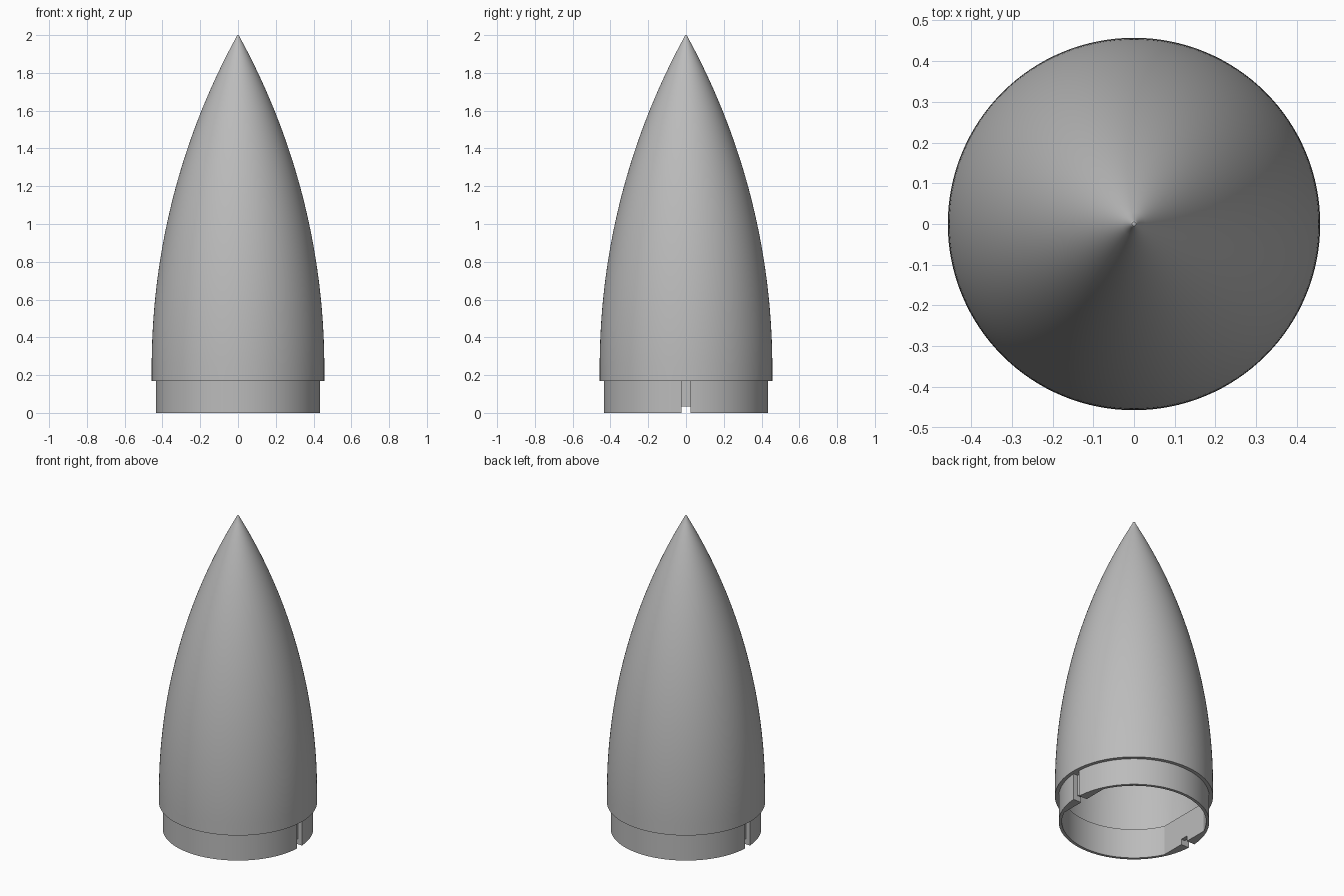
import bpy, bmesh
from math import sin, cos, pi, sqrt, acos, radians

old = bpy.data.objects.get("Cube")
if old:
    bpy.data.objects.remove(old, do_unlink=True)

SEGMENTS = 128
BODY_R, SHOULDER_R, BORE_R = 0.457, 0.435, 0.417
LEDGE_Z, SLEEVE_TOP, OGIVE_Z, TIP_Z = 0.17, 0.19, 0.24, 2.0
WALL = 0.022
FLAT_X = 0.378          # inner face of the locking pads
SLOT_W = 0.05

grey = bpy.data.materials.new("plain grey")
grey.use_nodes = True
colour = (0.5, 0.5, 0.5, 1)
grey.diffuse_color = colour
grey.node_tree.nodes["Principled BSDF"].inputs["Base Color"].default_value = colour


def make_object(name, bm):
    bmesh.ops.recalc_face_normals(bm, faces=bm.faces)
    mesh = bpy.data.meshes.new(name)
    bm.to_mesh(mesh)
    bm.free()
    mesh.materials.append(grey)
    obj = bpy.data.objects.new(name, mesh)
    bpy.context.collection.objects.link(obj)
    return obj


def lathe(name, profile, closed=False):
    """Spin an (r, z) profile around the z axis."""
    bm = bmesh.new()
    verts = [bm.verts.new((r, 0, z)) for r, z in profile]
    pairs = list(zip(verts, verts[1:]))
    if closed:
        pairs.append((verts[-1], verts[0]))
    edges = [bm.edges.new(p) for p in pairs]
    bmesh.ops.spin(bm, geom=verts + edges, cent=(0, 0, 0), axis=(0, 0, 1),
                   angle=2 * pi, steps=SEGMENTS, use_merge=True)
    bmesh.ops.remove_doubles(bm, verts=bm.verts, dist=1e-5)
    return make_object(name, bm)


def ogive(base_r, length, start_z, steps=48, end=1.0):
    rho = (base_r ** 2 + length ** 2) / (2 * base_r)
    heights = [length * end * i / steps for i in range(steps + 1)]
    return [(sqrt(rho ** 2 - h * h) + base_r - rho, start_z + h) for h in heights]


def prism(name, outline, z0, z1):
    """Extrude an (x, y) outline from z0 up to z1."""
    bm = bmesh.new()
    face = bm.faces.new([bm.verts.new((x, y, z0)) for x, y in outline])
    made = bmesh.ops.extrude_face_region(bm, geom=[face])["geom"]
    top = [v for v in made if isinstance(v, bmesh.types.BMVert)]
    bmesh.ops.translate(bm, verts=top, vec=(0, 0, z1 - z0))
    return make_object(name, bm)


def cut(obj, cutters):
    for cutter in cutters:
        mod = obj.modifiers.new("cut", "BOOLEAN")
        mod.operation, mod.solver, mod.object = "DIFFERENCE", "EXACT", cutter
    graph = bpy.context.evaluated_depsgraph_get()
    mesh = bpy.data.meshes.new_from_object(obj.evaluated_get(graph))
    obj.modifiers.clear()
    obj.data = mesh


# Hollow pointed body with a slightly rounded tip
length = TIP_Z + 0.006 - OGIVE_Z
outer = ogive(BODY_R, length, OGIVE_Z, end=0.99)
tip_r, tip_z = outer[-1]
rounding = [(tip_r * cos(a), tip_z + (TIP_Z - tip_z) * sin(a))
            for a in (pi / 6, pi / 3, pi / 2)]
inner = ogive(BODY_R - WALL, length - 0.06, OGIVE_Z)
body = lathe("pointed_body",
             [(BODY_R - WALL, LEDGE_Z), (BODY_R, LEDGE_Z)] + outer + rounding)
cavity = lathe("body_cavity", [(BODY_R - WALL, LEDGE_Z)] + inner)

# Narrower sleeve below the ledge
sleeve = lathe("shoulder_sleeve", [(BORE_R, 0), (SHOULDER_R, 0),
                                   (SHOULDER_R, SLEEVE_TOP), (BORE_R, SLEEVE_TOP)],
               closed=True)

# Flat pads inside the sleeve, one on each side
pads = []
half = acos(FLAT_X / (BORE_R + 0.004))
for side, name in ((1, "left_pad"), (-1, "right_pad")):
    arc = [-half + 2 * half * i / 24 for i in range(25)]
    outline = [(side * (BORE_R + 0.004) * cos(a), (BORE_R + 0.004) * sin(a)) for a in arc]
    pads.append(prism(name, outline, 0, SLEEVE_TOP))

# Grooves down the outside and open notches at the bottom rim
cutters = []
for side in (1, -1):
    for x0, z1 in ((0.405, LEDGE_Z), (0.3, 0.035)):
        y = SLOT_W / 2
        box = [(side * x0, -y), (side * 0.5, -y), (side * 0.5, y), (side * x0, y)]
        cutters.append(prism("slot_cutter", box, -0.1, z1))
for part in [sleeve] + pads:
    cut(part, cutters)
for cutter in cutters:
    bpy.data.objects.remove(cutter, do_unlink=True)

# Turn the cavity skin to face inward
cavity.data.flip_normals()

# Smooth round walls, sharp rims
bpy.ops.object.select_all(action="DESELECT")
for part in [body, cavity, sleeve] + pads:
    part.select_set(True)
bpy.context.view_layer.objects.active = body
bpy.ops.object.shade_smooth_by_angle(angle=radians(30))
